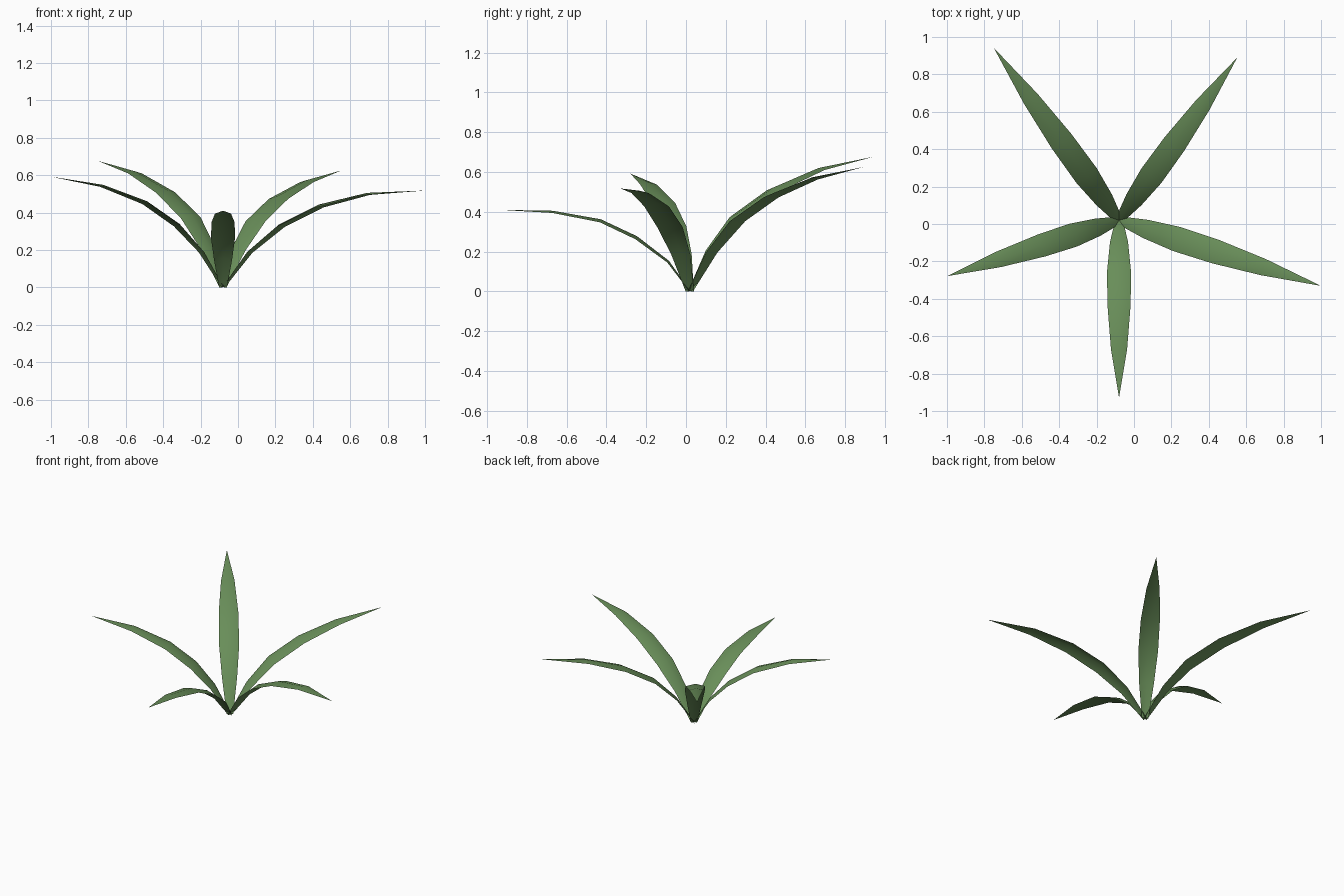
import bpy, bmesh, math
from mathutils import Vector

if "Cube" in bpy.data.objects:
    bpy.data.objects.remove(bpy.data.objects["Cube"])

CENTRE = Vector((-0.08, 0.02, 0))
WIDTHS = [0.021, 0.048, 0.064, 0.062, 0.043, 0.0]  # half widths along a leaf
RIB = [0.006, 0.012, 0.017, 0.016, 0.011, 0.0]     # height of the fold

# name: heading in degrees, width scale, (reach, height) stations
LEAVES = {
    "front_leaf": (-90, 1.0, [(0, 0), (.11, .15), (.27, .27), (.45, .355), (.69, .40), (.95, .41)]),
    "right_leaf": (-18, 1.05, [(0, 0), (.145, .19), (.32, .33), (.54, .435), (.81, .50), (1.135, .518)]),
    "back_right_leaf": (54, 1.03, [(0, 0), (.13, .20), (.29, .36), (.50, .48), (.76, .568), (1.075, .625)]),
    "back_left_leaf": (126, 1.05, [(0, 0), (.13, .21), (.29, .38), (.52, .515), (.80, .615), (1.14, .677)]),
    "left_leaf": (198, 1.0, [(0, 0), (.115, .19), (.25, .333), (.43, .453), (.675, .543), (.967, .592)]),
}

mat = bpy.data.materials.new("leaf_green")
mat.diffuse_color = (0.14, 0.27, 0.10, 1)
mat.use_nodes = True
mat.node_tree.nodes["Principled BSDF"].inputs["Base Color"].default_value = mat.diffuse_color


def leaf(name, heading, scale, path):
    a = math.radians(heading)
    out = Vector((math.cos(a), math.sin(a), 0))
    side = Vector((-math.sin(a), math.cos(a), 0))
    bm = bmesh.new()
    rows = []
    for i, (r, z) in enumerate(path):
        p = CENTRE + out * r + Vector((0, 0, z))
        r0, z0 = path[max(i - 1, 0)]
        r1, z1 = path[min(i + 1, len(path) - 1)]
        tangent = (out * (r1 - r0) + Vector((0, 0, z1 - z0))).normalized()
        up = tangent.cross(side)
        w, h = WIDTHS[i] * scale, RIB[i]
        if w == 0:
            rows.append([bm.verts.new(p)])
        else:
            # gently arched cross-section with a raised midrib
            rows.append([bm.verts.new(p + side * (w * s) + up * (h * (0.5 - abs(s))))
                         for s in (-1, 0, 1)])
            for v in rows[-1]:
                v.co.z = max(v.co.z, 0)
    for lo, hi in zip(rows, rows[1:]):
        for k in range(2):
            if len(hi) == 1:
                bm.faces.new((lo[k], hi[0], lo[k + 1]))
            else:
                bm.faces.new((lo[k], hi[k], hi[k + 1], lo[k + 1]))
    for f in bm.faces:
        f.normal_update()
        f.smooth = True
        if f.normal.z < 0:
            f.normal_flip()
    me = bpy.data.meshes.new(name)
    bm.to_mesh(me)
    bm.free()
    me.materials.append(mat)
    bpy.context.collection.objects.link(bpy.data.objects.new(name, me))


for name, (heading, scale, path) in LEAVES.items():
    leaf(name, heading, scale, path)
